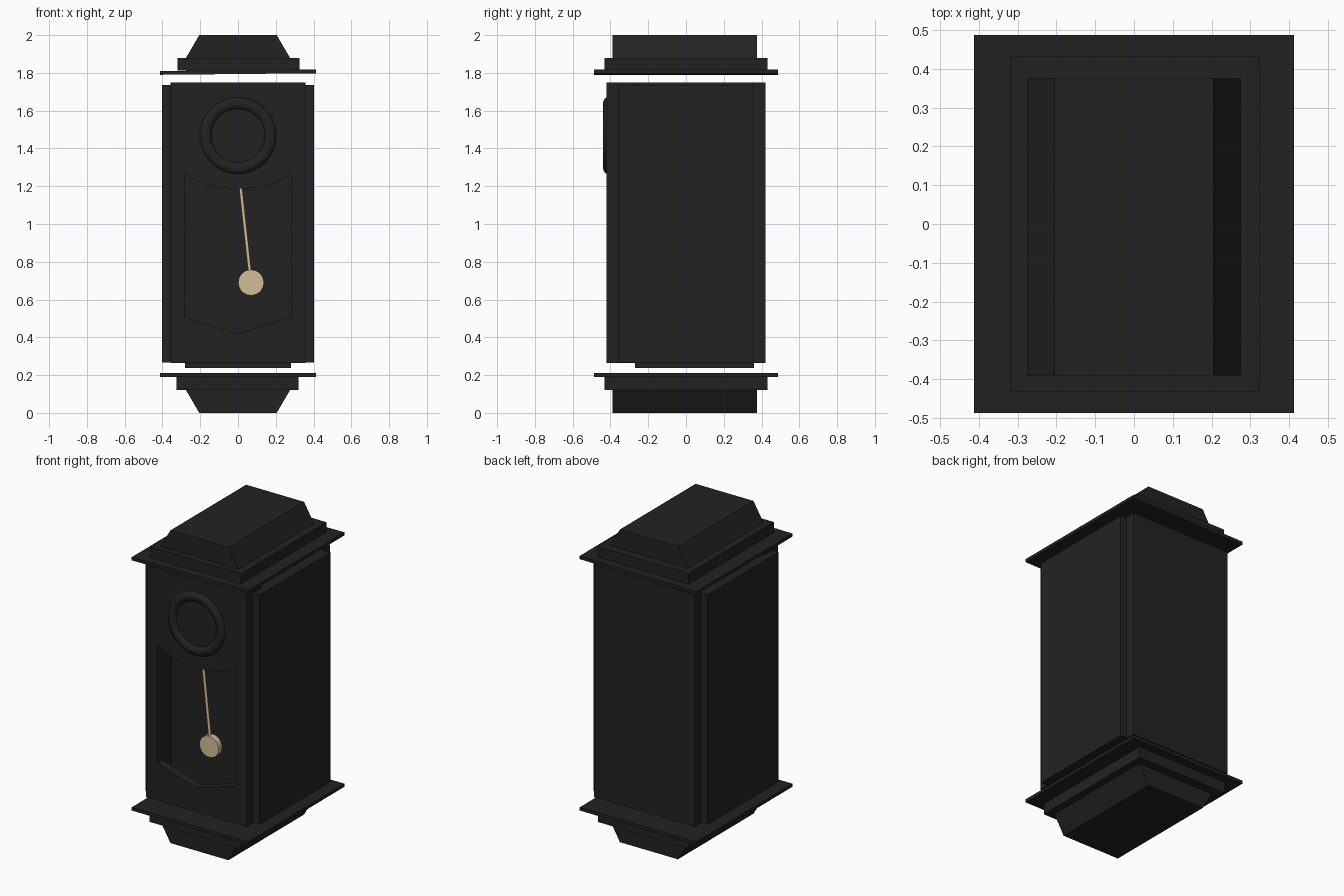
import bpy, bmesh, math
from mathutils import Vector

if "Cube" in bpy.data.objects:
    bpy.data.objects.remove(bpy.data.objects["Cube"])


def material(name, rgb):
    m = bpy.data.materials.new(name)
    m.diffuse_color = (*rgb, 1)
    m.use_nodes = True
    m.node_tree.nodes["Principled BSDF"].inputs["Base Color"].default_value = m.diffuse_color
    return m


DARK = material("dark wood", (0.0165, 0.0165, 0.0165))
PALE = material("pale brass", (0.64, 0.52, 0.31))


def finish(ob, name, mat=DARK, smooth=False):
    ob.name = name
    ob.data.materials.clear()
    ob.data.materials.append(mat)
    if smooth:
        bpy.context.view_layer.objects.active = ob
        ob.select_set(True)
        bpy.ops.object.shade_smooth_by_angle(angle=math.radians(40))
        ob.select_set(False)
    return ob


def prism(name, pts, y0, y1):
    """Extrude an x/z outline from y0 to y1."""
    bm = bmesh.new()
    face = bm.faces.new([bm.verts.new((x, y0, z)) for x, z in pts])
    ext = bmesh.ops.extrude_face_region(bm, geom=[face])
    verts = [v for v in ext["geom"] if isinstance(v, bmesh.types.BMVert)]
    bmesh.ops.translate(bm, verts=verts, vec=(0, y1 - y0, 0))
    bmesh.ops.recalc_face_normals(bm, faces=bm.faces)
    me = bpy.data.meshes.new(name)
    bm.to_mesh(me)
    bm.free()
    ob = bpy.data.objects.new(name, me)
    bpy.context.collection.objects.link(ob)
    return finish(ob, name)


def box(name, x0, x1, y0, y1, z0, z1):
    return prism(name, [(x0, z0), (x1, z0), (x1, z1), (x0, z1)], y0, y1)


# Bottom and top caps: tapered block, step, thin ledge
prism("base_foot", [(-.205, 0), (.205, 0), (.275, .12), (-.275, .12)], -.39, .375)
box("base_step", -.325, .32, -.432, .432, .12, .19)
box("base_ledge", -.412, .412, -.487, .487, .19, .21)
prism("crown_ledge", [(-.412, 1.79), (.412, 1.798), (.412, 1.818), (-.412, 1.81)], -.487, .487)
box("crown_step", -.32, .325, -.432, .432, 1.813, 1.88)
prism("crown_top", [(-.275, 1.88), (.275, 1.88), (.205, 2), (-.205, 2)], -.39, .375)

# Case: core, back, side panels and front stiles
box("case_core", -.28, .28, -.27, .36, .238, 1.75)
box("back_panel", -.357, .357, .355, .42, .265, 1.748)
for s, side in ((-1, "left"), (1, "right")):
    a, b = sorted((s * .28, s * .403))
    box(side + "_panel", a, b, -.358, .358, .267, 1.737)
    a, b = sorted((s * .28, s * .357))
    box(side + "_front_stile", a, b, -.42, -.27, .265, 1.748)

# Dial panel with curved lower edge
curve = []
for i in range(25):
    t = -1 + i / 12
    curve.append((.28 * t, 1.265 - .077 * (1 - abs(t) ** 2.6)))
prism("dial_panel", curve + [(.28, 1.748), (-.28, 1.748)], -.42, -.36)

# Lower front panel with V-shaped top edge
prism("lower_panel", [(-.28, .265), (.28, .265), (.28, .505), (0, .42), (-.28, .505)], -.42, -.365)

# Round bezel around the dial
bpy.ops.mesh.primitive_torus_add(location=(0, -.404, 1.468), rotation=(math.pi / 2, 0, 0),
                                 major_radius=.172, minor_radius=.035,
                                 major_segments=48, minor_segments=16)
finish(bpy.context.object, "dial_ring", DARK, True)

# Pendulum rod and bob
top, end = Vector((.008, -.373, 1.25)), Vector((.069, -.373, .69))
d = end - top
bpy.ops.mesh.primitive_cylinder_add(vertices=12, radius=.009, depth=d.length, location=(top + end) / 2)
rod = finish(bpy.context.object, "pendulum_rod", PALE, True)
rod.rotation_euler = d.to_track_quat('Z', 'Y').to_euler()
bpy.ops.mesh.primitive_cylinder_add(vertices=32, radius=.068, depth=.036, location=end,
                                    rotation=(math.pi / 2, 0, 0))
finish(bpy.context.object, "pendulum_bob", PALE, True)
